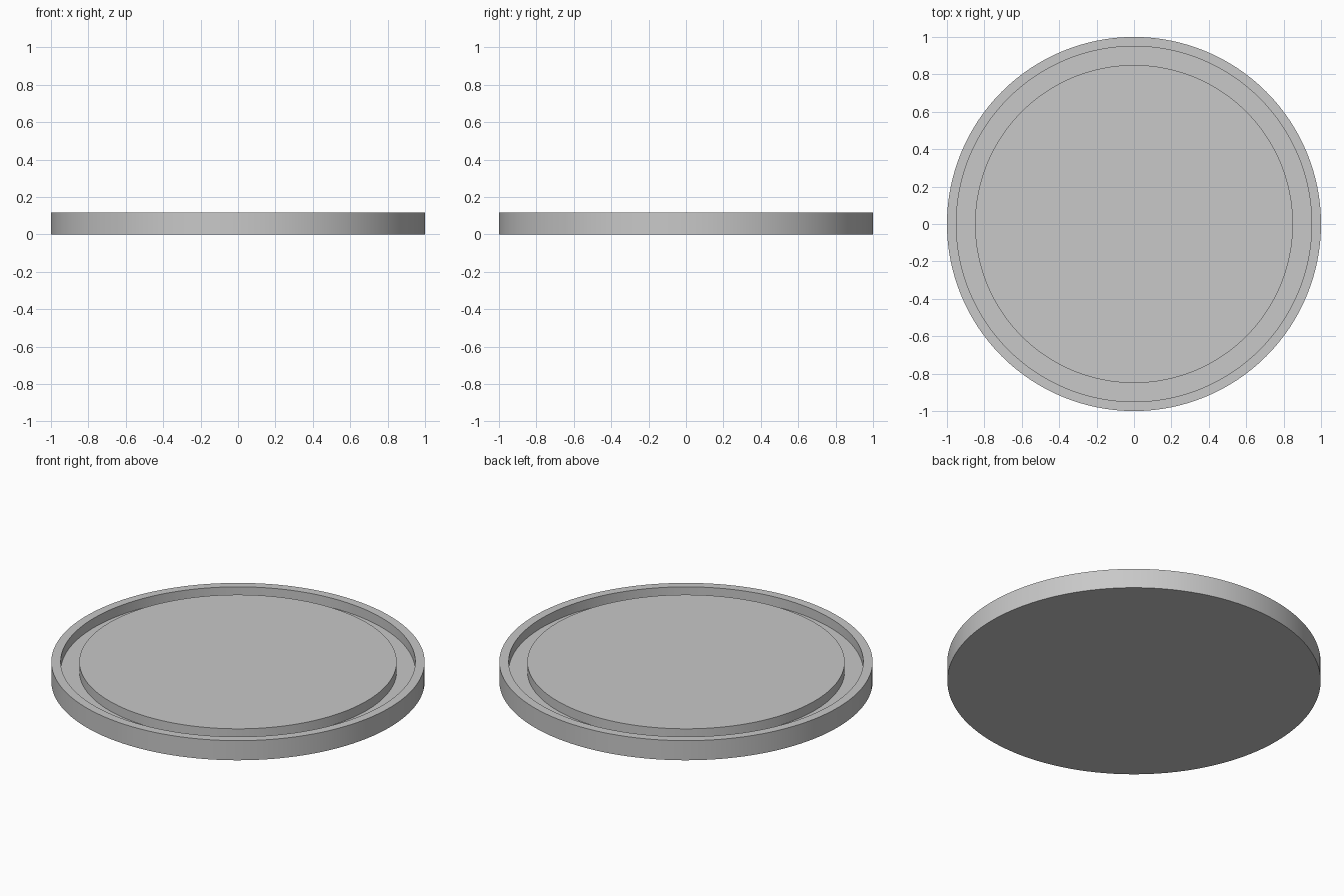
import bpy, bmesh, math

if "Cube" in bpy.data.objects:
    bpy.data.objects.remove(bpy.data.objects["Cube"])

SEGMENTS = 128
HEIGHT, FLOOR = 0.116, 0.06

grey = bpy.data.materials.new("light grey")
grey.diffuse_color = (0.58, 0.58, 0.58, 1)
grey.use_nodes = True
grey.node_tree.nodes["Principled BSDF"].inputs["Base Color"].default_value = grey.diffuse_color


def lathe(name, profile):
    """Revolve an (r, z) profile about z and cap its first and last rings."""
    bm = bmesh.new()
    rings = []
    for r, z in profile:
        rings.append([bm.verts.new((r * math.cos(a), r * math.sin(a), z))
                      for a in (2 * math.pi * i / SEGMENTS for i in range(SEGMENTS))])
    for low, high in zip(rings, rings[1:]):
        for i in range(SEGMENTS):
            j = (i + 1) % SEGMENTS
            bm.faces.new((low[i], low[j], high[j], high[i]))
    bm.faces.new(list(reversed(rings[0])))
    bm.faces.new(rings[-1])
    bmesh.ops.recalc_face_normals(bm, faces=bm.faces)
    mesh = bpy.data.meshes.new(name)
    bm.to_mesh(mesh)
    bm.free()
    mesh.materials.append(grey)
    obj = bpy.data.objects.new(name, mesh)
    bpy.context.collection.objects.link(obj)
    bpy.context.view_layer.objects.active = obj
    obj.select_set(True)
    bpy.ops.object.shade_smooth_by_angle(angle=math.radians(30))
    obj.select_set(False)
    return obj


# Round lid: outer wall, rim, ring groove, raised centre
lathe("grooved_disc", [(1, 0), (1, HEIGHT), (0.95, HEIGHT), (0.95, FLOOR),
                       (0.85, FLOOR), (0.85, HEIGHT)])
